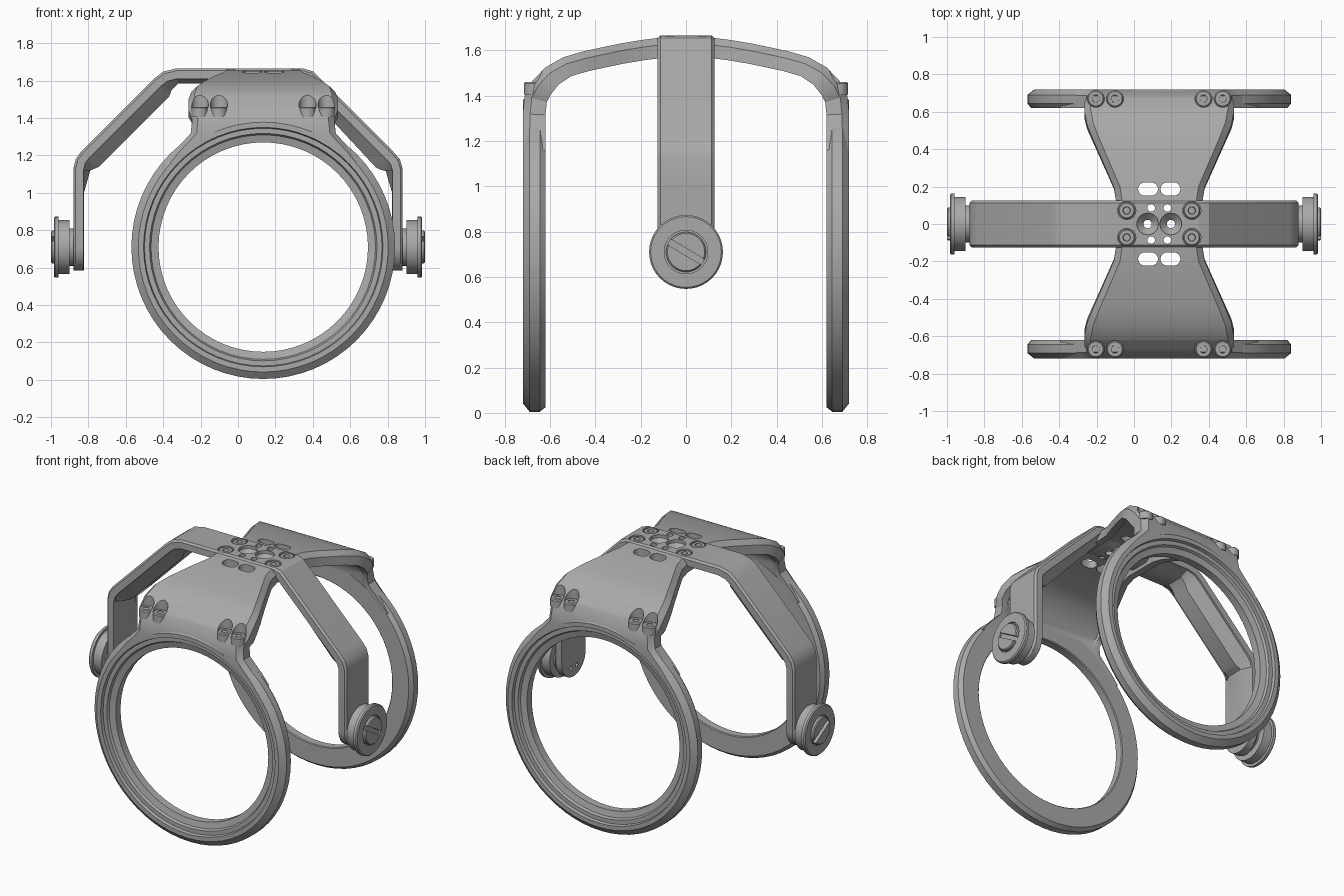
import bpy, bmesh, math
from mathutils import Matrix, Vector

if "Cube" in bpy.data.objects:
    bpy.data.objects.remove(bpy.data.objects["Cube"])

CX, AXLE = 0.135, 0.71         # saddle centre line, axle height
grey = bpy.data.materials.new("satin_grey")
grey.use_nodes = True
COLOUR = (0.4, 0.4, 0.4, 1)
grey.diffuse_color = COLOUR
grey.node_tree.nodes["Principled BSDF"].inputs["Base Color"].default_value = COLOUR

ALONG_Z = Matrix.Identity(3)
ALONG_X = Matrix.Rotation(math.pi / 2, 3, 'Y')
ALONG_Y = Matrix.Rotation(-math.pi / 2, 3, 'X')


def make(name, bm):
    bmesh.ops.remove_doubles(bm, verts=bm.verts, dist=1e-5)
    bmesh.ops.recalc_face_normals(bm, faces=bm.faces)
    mesh = bpy.data.meshes.new(name)
    bm.to_mesh(mesh)
    bm.free()
    mesh.materials.append(grey)
    obj = bpy.data.objects.new(name, mesh)
    bpy.context.collection.objects.link(obj)
    return obj


def activate(obj):
    bpy.ops.object.select_all(action='DESELECT')
    obj.select_set(True)
    bpy.context.view_layer.objects.active = obj


def smooth(obj):
    activate(obj)
    bpy.ops.object.shade_smooth_by_angle(angle=math.radians(25))


def cut(obj, cutter):
    cutter.hide_render = True
    activate(obj)
    mod = obj.modifiers.new("cut", 'BOOLEAN')
    mod.operation, mod.solver, mod.object = 'DIFFERENCE', 'EXACT', cutter
    bpy.ops.object.modifier_apply(modifier=mod.name)


def lathe(bm, profile, place=(0, 0, 0), turn=ALONG_Z, segs=24, closed=False, stretch=0, flip=1):
    """Revolve (radius, height) points; stretch turns a disc into a slot."""
    rings = []
    for k in range(segs):
        a = math.tau * k / segs
        ring = []
        for r, h in profile:
            x = r * math.cos(a)
            if abs(x) > 1e-6:
                x += math.copysign(stretch, x)
            ring.append(bm.verts.new(turn @ Vector((x, r * math.sin(a), h * flip)) + Vector(place)))
        rings.append(ring)
    n = len(profile)
    for k in range(segs):
        p, q = rings[k], rings[(k + 1) % segs]
        for i in range(n if closed else n - 1):
            j = (i + 1) % n
            bm.faces.new((p[i], p[j], q[j], q[i]))


def plug(bm, x, y, r, z0, z1, **kw):
    lathe(bm, [(0, z0), (r, z0), (r, z1), (0, z1)], (x, y, 0), **kw)


def loft(name, rows, chamfer, lip, slope, to3d):
    """Sweep a strip: rows of (along, height, half width, edge depth, middle depth)."""
    bm = bmesh.new()
    loops = []
    pts = [Vector(r[:2]) for r in rows]
    for i, (_, _, w, edge, middle) in enumerate(rows):
        before = (pts[i] - pts[i - 1]).normalized() if i else (pts[1] - pts[0]).normalized()
        after = (pts[i + 1] - pts[i]).normalized() if i + 1 < len(pts) else before
        t = (before + after).normalized()
        inward = Vector((t.y, -t.x)) / t.dot(before)
        c, e, g = min(chamfer, w * .2), min(lip, w * .35), min(slope, w * .45)
        half = [(w - c, 0), (w, c), (w, edge), (w - e, edge), (w - e - g, middle)]
        section = half + [(-s, d) for s, d in reversed(half)]
        loops.append([bm.verts.new(to3d(s, *(pts[i] + inward * d))) for s, d in section])
    for p, q in zip(loops, loops[1:]):
        for i in range(len(p)):
            j = (i + 1) % len(p)
            bm.faces.new((p[i], p[j], q[j], q[i]))
    bm.faces.new(loops[0])
    bm.faces.new(loops[-1])
    return make(name, bm)


# Saddle: hourglass plate with edge rims, arched from one ring to the other
half = [(0.12, 1.655, .23, .09, .05), (0.2, 1.645, .242, .09, .05),
        (0.3, 1.628, .285, .09, .05), (0.45, 1.596, .35, .09, .05),
        (0.54, 1.57, .385, .09, .06), (0.62, 1.525, .40, .095, .08),
        (0.68, 1.462, .40, .1, .088), (0.712, 1.40, .38, .1, .095),
        (0.72, 1.32, .388, .1, .098), (0.72, 1.27, .432, .1, .098),
        (0.72, 1.22, .48, .1, .098), (0.72, 1.16, .528, .1, .098)]
saddle = loft("saddle", [(-r[0],) + r[1:] for r in reversed(half)] + half, 0.032, 0.045, 0.01,
              lambda s, a, b: (CX + s, a, b))

# Yoke: bent strap over the saddle, rounded at the axle, with a tapering ridge inside
W, X = 0.125, 0.88


def end_rows(x, steps=7):
    return [(x, AXLE - W * math.sin(a), W * math.cos(a), .055, .056)
            for a in (math.radians(84) * k / steps for k in range(steps, -1, -1))]


bends = [(-X, 1.0, .056), (-X, 1.13, .09), (-.868, 1.18, .115), (-.84, 1.22, .125),
         (-.45, 1.61, .125), (-.40, 1.648, .105), (-.33, 1.665, .08),
         (.35, 1.665, .08), (.40, 1.65, .105), (.83, 1.22, .125), (.865, 1.18, .115),
         (X, 1.13, .09), (X, 1.0, .056)]
yoke = loft("yoke_strap",
            end_rows(-X) + [(x, z, W, .055, ridge) for x, z, ridge in bends] + end_rows(X)[::-1],
            0.012, 0.012, 0.06, lambda s, a, b: (a, s, b))

# Openings: ring bores, bolt pockets, slots, countersunk and small holes
bm = bmesh.new()
for side in (-1, 1):
    lathe(bm, [(0, .5), (.64, .5), (.64, .9), (0, .9)], (CX, 0, AXLE), ALONG_Y, 64, flip=side)
    for off in (-.339, -.237, .237, .339):
        plug(bm, CX + off, side * .67, .046, 1.455, 1.8)
    for off in (-.06, .06):
        plug(bm, CX + off, side * .187, .035, 1.4, 1.8, stretch=.018)
    for off in (-.043, .043):
        plug(bm, CX + off, side * .086, .02, 1.4, 1.8, segs=16)
    for off in (-.174, .174):
        plug(bm, CX + off, side * .072, .049, 1.635, 1.8)
    lathe(bm, [(0, 1.4), (.022, 1.4), (.022, 1.61), (.058, 1.645), (.058, 1.8), (0, 1.8)],
          (CX + side * .062, 0, 0))
    # blind pin holes inside the strap ends
    for y in (-.03, .03):
        lathe(bm, [(0, .7), (.013, .7), (.013, .85), (0, .85)], (0, y, .65), ALONG_X, 12, flip=side)
openings = make("opening_cutter", bm)
for part in (saddle, yoke):
    cut(part, openings)
    smooth(part)
bpy.data.objects.remove(openings)

# Rings: chamfered outside, stepped groove on the outward face
ring_profile = [(.64, .72), (.668, .72), (.705, .69), (.705, .645), (.685, .62), (.565, .62),
                (.56, .625), (.56, .675), (.60, .685), (.608, .70), (.635, .70)]
for label, side in (("front", -1), ("back", 1)):
    bm = bmesh.new()
    lathe(bm, ring_profile, (CX, 0, AXLE), ALONG_Y, 64, closed=True, flip=side)
    smooth(make(label + "_ring", bm))


# Socket head bolts
def bolt(bm, x, y, r, z0, z1):
    lathe(bm, [(0, z0), (r, z0), (r, z1 - .006), (r - .006, z1), (r * .45, z1),
               (r * .4, z1 - .02), (0, z1 - .02)], (x, y, 0))


for label, offs, y, r, z0, z1 in (("neck_bolts", (.237, .339), .67, .045, 1.405, 1.46),
                                  ("centre_bolts", (.174,), .072, .045, 1.61, 1.661)):
    bm = bmesh.new()
    for side in (-1, 1):
        for off in offs:
            for sx in (-1, 1):
                bolt(bm, CX + sx * off, side * y, r, z0, z1)
    smooth(make(label, bm))

# Axle knobs with a slotted screw head
knob_profile = [(0, .86), (.1, .86), (.1, .9), (.145, .9), (.145, .96), (.163, .96), (.163, .978),
                (.156, .985), (.096, .985), (.096, .972), (.088, .972), (.088, .994), (.082, 1), (0, 1)]
for label, side in (("left", 1), ("right", -1)):
    bm = bmesh.new()
    lathe(bm, knob_profile, (0, 0, AXLE), ALONG_X, 40, flip=side)
    knob = make(label + "_knob", bm)
    bm = bmesh.new()
    bmesh.ops.create_cube(bm, size=1, matrix=Matrix.Translation((side * 1.005, 0, AXLE))
                          @ Matrix.Rotation(math.radians(-31), 4, 'X')
                          @ Matrix.Diagonal((.05, .184, .028, 1)))
    slot = make("slot_cutter", bm)
    cut(knob, slot)
    bpy.data.objects.remove(slot)
    smooth(knob)
